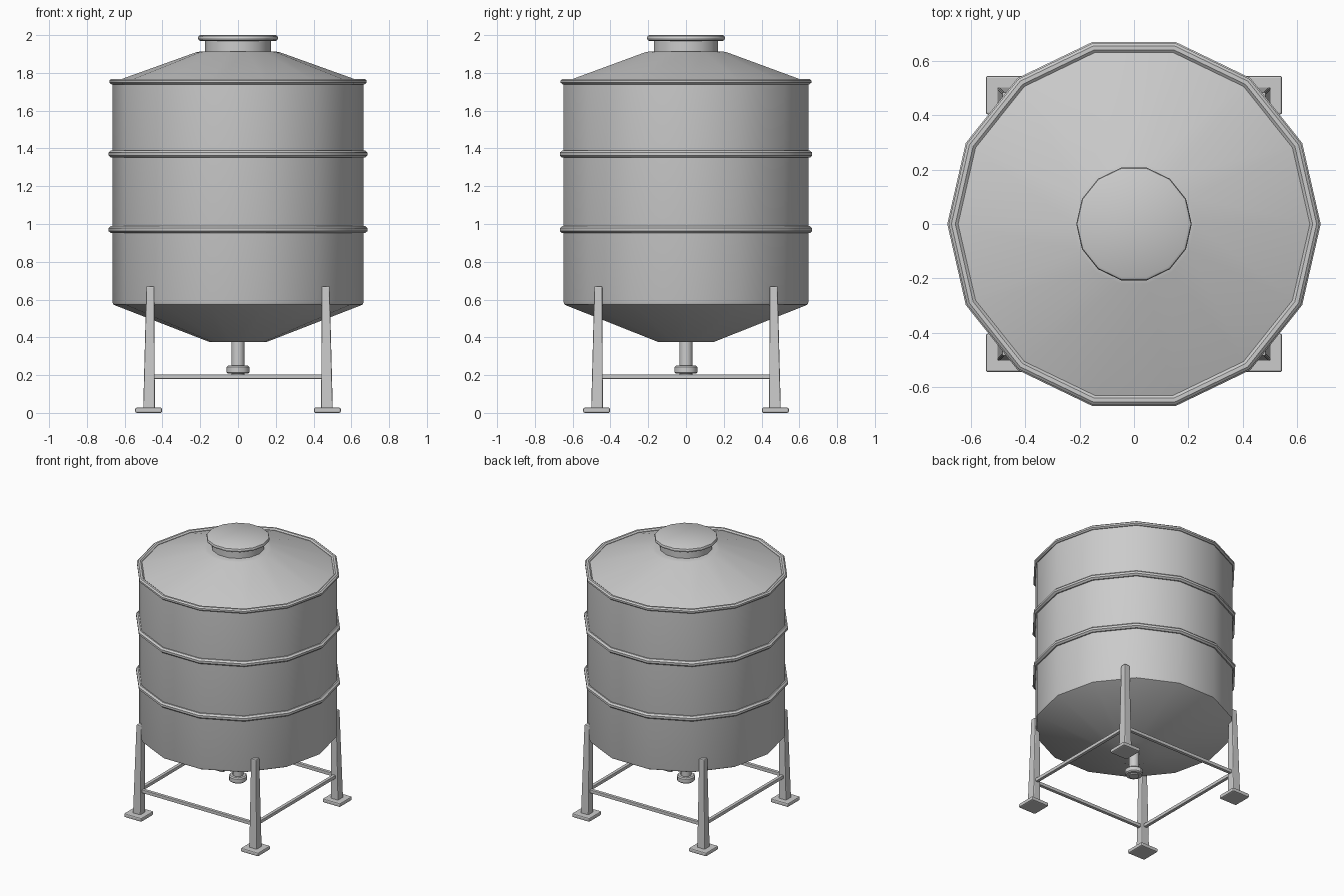
import bpy, bmesh, math

if "Cube" in bpy.data.objects:
    bpy.data.objects.remove(bpy.data.objects["Cube"])

SIDES = 14


def finish(name, bm, bevel=0.0):
    bmesh.ops.recalc_face_normals(bm, faces=bm.faces)
    me = bpy.data.meshes.new(name)
    bm.to_mesh(me)
    bm.free()
    ob = bpy.data.objects.new(name, me)
    bpy.context.collection.objects.link(ob)
    bpy.context.view_layer.objects.active = ob
    for o in bpy.context.selected_objects:
        o.select_set(False)
    ob.select_set(True)
    if bevel:
        m = ob.modifiers.new("Bevel", 'BEVEL')
        m.width = bevel
        m.segments = 2
        m.limit_method = 'ANGLE'
    else:
        bpy.ops.object.shade_smooth_by_angle(angle=math.radians(30))
    return ob


def lathe(name, profile, n=SIDES, closed=False):
    """Spin an (r, z) profile round z; capped at both ends unless closed."""
    bm = bmesh.new()
    rings = [[bm.verts.new((r * math.cos(2 * math.pi * i / n),
                            r * math.sin(2 * math.pi * i / n), z))
              for i in range(n)] for r, z in profile]
    pairs = list(zip(rings, rings[1:]))
    if closed:
        pairs.append((rings[-1], rings[0]))
    else:
        bm.faces.new(rings[0])
        bm.faces.new(rings[-1])
    for a, b in pairs:
        for i in range(n):
            j = (i + 1) % n
            bm.faces.new((a[i], a[j], b[j], b[i]))
    return finish(name, bm)


def hoop(name, r, z, hr, hz):
    """Round-edged band encircling the tank."""
    prof = [(r + hr * math.cos(k * math.pi / 4 + math.pi / 8),
             z + hz * math.sin(k * math.pi / 4 + math.pi / 8)) for k in range(8)]
    return lathe(name, prof, closed=True)


def prism(name, bottom, top, bevel):
    """Box between two rectangles given as (cx, cy, z, half_x, half_y)."""
    bm = bmesh.new()
    loops = [[bm.verts.new((cx + sx * hx, cy + sy * hy, z))
              for sx, sy in ((-1, -1), (1, -1), (1, 1), (-1, 1))]
             for cx, cy, z, hx, hy in (bottom, top)]
    a, b = loops
    bm.faces.new(a)
    bm.faces.new(b)
    for i in range(4):
        j = (i + 1) % 4
        bm.faces.new((a[i], a[j], b[j], b[i]))
    return finish(name, bm, bevel)


# Tank: conical bottom, straight wall, conical roof
lathe("tank_body", [(0.15, 0.375), (0.65, 0.569), (0.661, 0.575), (0.665, 0.587),
                    (0.665, 1.75), (0.225, 1.908), (0.205, 1.912)])

# Bands and roof rim
hoop("roof_rim", 0.663, 1.754, 0.019, 0.016)
hoop("upper_band", 0.665, 1.37, 0.022, 0.02)
hoop("lower_band", 0.665, 0.97, 0.022, 0.02)

# Hatch neck and lid
lathe("hatch_neck", [(0.175, 1.89), (0.175, 1.98)])
lathe("hatch_lid", [(0.2, 1.969), (0.209, 1.974), (0.212, 1.985),
                    (0.209, 1.995), (0.2, 2.0)])

# Drain pipe with flange
lathe("drain_pipe", [(0.035, 0.2), (0.035, 0.39)], 12)
lathe("drain_flange", [(0.053, 0.208), (0.061, 0.215), (0.061, 0.243),
                       (0.053, 0.25)], 12)

# Tapered legs on foot plates
for sx, nx in ((-1, "left"), (1, "right")):
    for sy, ny in ((-1, "front"), (1, "back")):
        prism(f"{ny}_{nx}_leg", (sx * 0.471, sy * 0.471, 0.015, 0.031, 0.031),
              (sx * 0.464, sy * 0.464, 0.67, 0.021, 0.021), 0.006)
        prism(f"{ny}_{nx}_foot", (sx * 0.473, sy * 0.473, 0.0, 0.071, 0.071),
              (sx * 0.473, sy * 0.473, 0.028, 0.071, 0.071), 0.008)

# Horizontal braces between the legs
for s, nx, ny in ((-1, "left", "front"), (1, "right", "back")):
    prism(f"{ny}_brace", (0, s * 0.469, 0.18, 0.46, 0.012),
          (0, s * 0.469, 0.204, 0.46, 0.012), 0.003)
    prism(f"{nx}_brace", (s * 0.469, 0, 0.18, 0.012, 0.46),
          (s * 0.469, 0, 0.204, 0.012, 0.46), 0.003)
